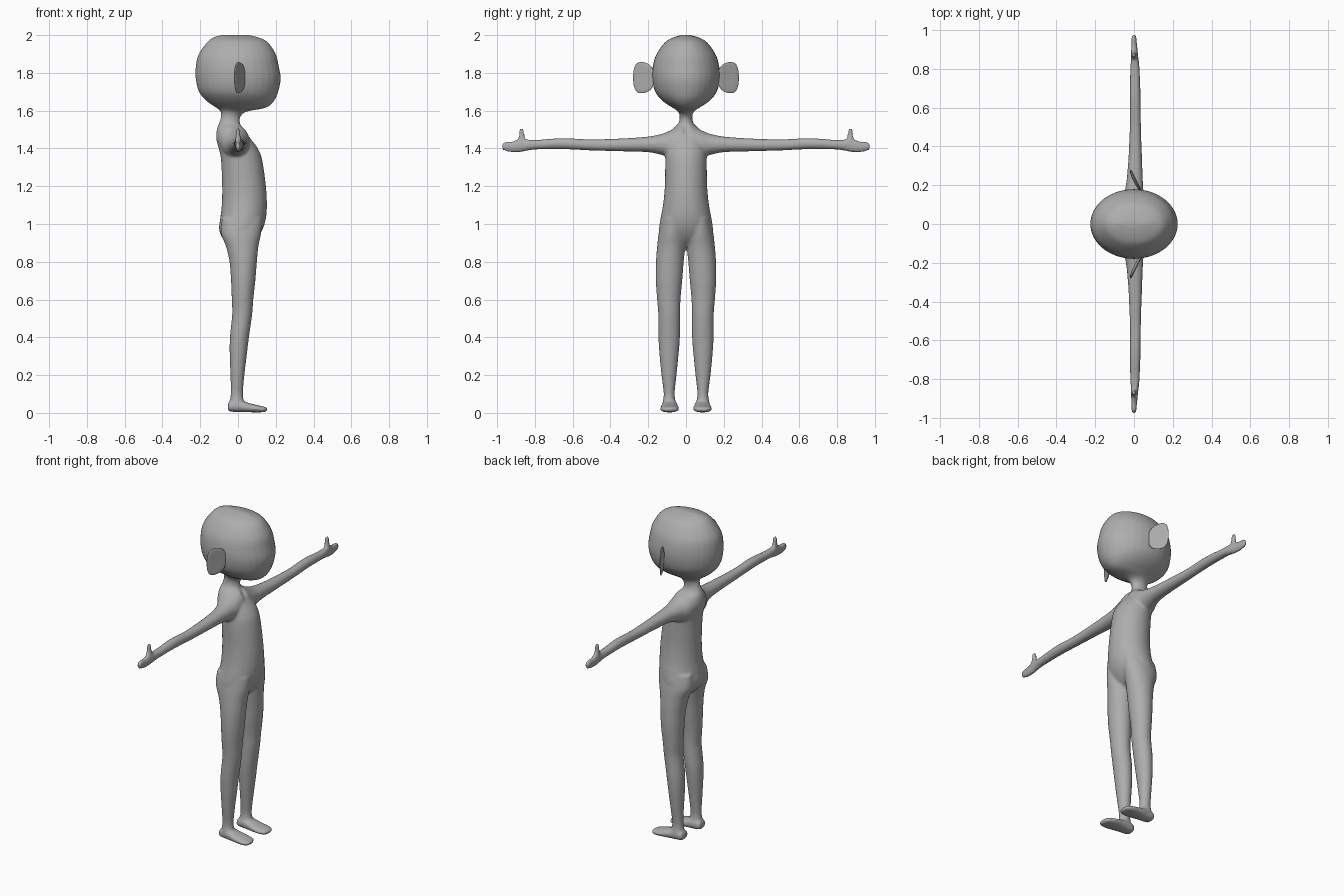
import bpy, bmesh, math
from mathutils import Vector

grey = bpy.data.materials.new("plain_grey")
grey.diffuse_color = (0.42, 0.42, 0.42, 1)


def smooth_rings(rings, steps=4):
    """Catmull-Rom interpolation between cross-sections."""
    out = []
    for i in range(len(rings) - 1):
        p0, p1, p2, p3 = (rings[min(max(k, 0), len(rings) - 1)] for k in range(i - 1, i + 3))
        for s in range(steps):
            t = s / steps
            out.append([0.5 * (2 * b + (c - a) * t + (2 * a - 5 * b + 4 * c - d) * t * t
                               + (3 * b - a - 3 * c + d) * t ** 3)
                        for a, b, c, d in zip(p0, p1, p2, p3)])
    return out + [list(rings[-1])]


def loft(bm, axis, rings, side=1, power=2.0, n=32):
    """Closed loft along an axis; each ring is (position, u0, u1, v0, v1)."""
    u, v = [k for k in range(3) if k != axis]
    loops = []
    for pos, u0, u1, v0, v1 in smooth_rings(rings):
        loop = []
        for k in range(n):
            a = 2 * math.pi * k / n
            c, s = math.cos(a), math.sin(a)
            p = [0, 0, 0]
            p[axis] = pos
            p[u] = (u0 + u1) / 2 + (u1 - u0) / 2 * math.copysign(abs(c) ** (2 / power), c)
            p[v] = (v0 + v1) / 2 + (v1 - v0) / 2 * math.copysign(abs(s) ** (2 / power), s)
            p[1] *= side
            loop.append(bm.verts.new(p))
        loops.append(loop)
    for a, b in zip(loops, loops[1:]):
        for k in range(n):
            j = (k + 1) % n
            bm.faces.new((a[k], a[j], b[j], b[k]))
    bm.faces.new(loops[0])
    bm.faces.new(loops[-1])


def finish(bm, name):
    bmesh.ops.recalc_face_normals(bm, faces=bm.faces)
    me = bpy.data.meshes.new(name)
    bm.to_mesh(me)
    bm.free()
    me.materials.append(grey)
    for p in me.polygons:
        p.use_smooth = True
    ob = bpy.data.objects.new(name, me)
    bpy.context.collection.objects.link(ob)
    return ob


bm = bmesh.new()

# head, neck and torso: z, back x, front x, y range
trunk = [(2.002, -.08, .05, .012), (1.99, -.125, .10, .06), (1.965, -.16, .155, .108),
         (1.90, -.208, .20, .156), (1.84, -.223, .215, .175), (1.77, -.224, .226, .179),
         (1.70, -.207, .213, .163), (1.65, -.165, .19, .122), (1.615, -.115, .145, .07),
         (1.595, -.092, .045, .042), (1.565, -.091, .012, .033), (1.53, -.102, .012, .042),
         (1.50, -.112, .028, .075), (1.45, -.115, .068, .105), (1.40, -.102, .105, .108),
         (1.34, -.09, .128, .110), (1.2, -.084, .148, .112), (1.1, -.086, .153, .122),
         (1.03, -.094, .148, .135), (.97, -.10, .13, .143), (.92, -.078, .10, .13),
         (.88, -.03, .06, .07)]
loft(bm, 2, [(z, x0, x1, -w, w) for z, x0, x1, w in trunk])

# leg: z, back x, front x, inner y, outer y
leg = [(1.03, -.085, .13, .005, .13), (.95, -.09, .122, .002, .145), (.88, -.063, .108, .004, .153),
       (.8, -.045, .10, .012, .159), (.7, -.037, .092, .02, .160), (.6, -.033, .081, .029, .153),
       (.52, -.031, .075, .031, .147), (.4, -.043, .058, .032, .146), (.3, -.044, .046, .04, .14),
       (.2, -.04, .034, .05, .13), (.1, -.039, .026, .06, .118), (.05, -.045, .034, .052, .125),
       (.02, -.042, .034, .05, .125)]
# foot: x, inner y, outer y, z range
foot = [(-.053, .065, .108, .018, .042), (-.045, .052, .122, .008, .06), (0, .046, .127, .004, .07),
        (.04, .042, .132, .004, .058), (.08, .038, .136, .003, .046), (.12, .04, .136, .003, .037),
        (.145, .052, .127, .006, .031), (.156, .075, .108, .012, .024)]
# arm and hand: y, x range, z range
arm = [(.02, -.10, .06, 1.36, 1.53), (.08, -.085, .06, 1.35, 1.497), (.13, -.06, .052, 1.366, 1.477),
       (.2, -.042, .047, 1.38, 1.463), (.32, -.03, .042, 1.384, 1.454), (.5, -.022, .036, 1.389, 1.448),
       (.65, -.022, .034, 1.396, 1.455), (.78, -.02, .03, 1.395, 1.446), (.83, -.017, .026, 1.39, 1.447),
       (.88, -.015, .02, 1.38, 1.45), (.92, -.014, .016, 1.379, 1.438), (.95, -.013, .013, 1.384, 1.437),
       (.968, -.011, .011, 1.391, 1.43), (.975, -.008, .008, 1.40, 1.42)]
# thumb: z, x range, y range
thumb = [(1.42, -.016, .018, .84, .90), (1.45, -.014, .016, .85, .89), (1.475, -.012, .012, .856, .883),
         (1.497, -.011, .011, .858, .883), (1.507, -.006, .006, .864, .878)]
for side in (1, -1):
    loft(bm, 2, leg, side)
    loft(bm, 0, foot, side, 2.4)
    loft(bm, 1, arm, side)
    loft(bm, 2, thumb, side)

# fuse the limbs into one smooth skin
body = finish(bm, "body")
fuse = body.modifiers.new("fuse", 'REMESH')
fuse.mode = 'VOXEL'
fuse.voxel_size = 0.008
fuse.use_smooth_shade = True
soft = body.modifiers.new("soften", 'SMOOTH')
soft.factor = 0.5
soft.iterations = 4

# ears: rounded plates angled backwards, dished on the front
out_dir = Vector((-.055, .11, 0)).normalized()
face_dir = Vector((.11, .055, 0)).normalized()
for side, name in ((1, "left_ear"), (-1, "right_ear")):
    bm = bmesh.new()
    bmesh.ops.create_uvsphere(bm, u_segments=40, v_segments=24, radius=1)
    for v in bm.verts:
        u, w, t = v.co
        r = math.hypot(u, w)
        k = r / max((abs(u) ** 2.6 + abs(w) ** 2.6) ** (1 / 2.6), 1e-6)
        u, w = u * k, w * k
        thick = .012 * t - (.008 * (1 - r * r) if t > 0 else 0)
        height = .081 * (1 + .12 * u)
        p = Vector((.009, .224, 1.775)) + out_dir * u * .062 + face_dir * thick
        p.z += w * height
        p.y *= side
        v.co = p
    finish(bm, name)
